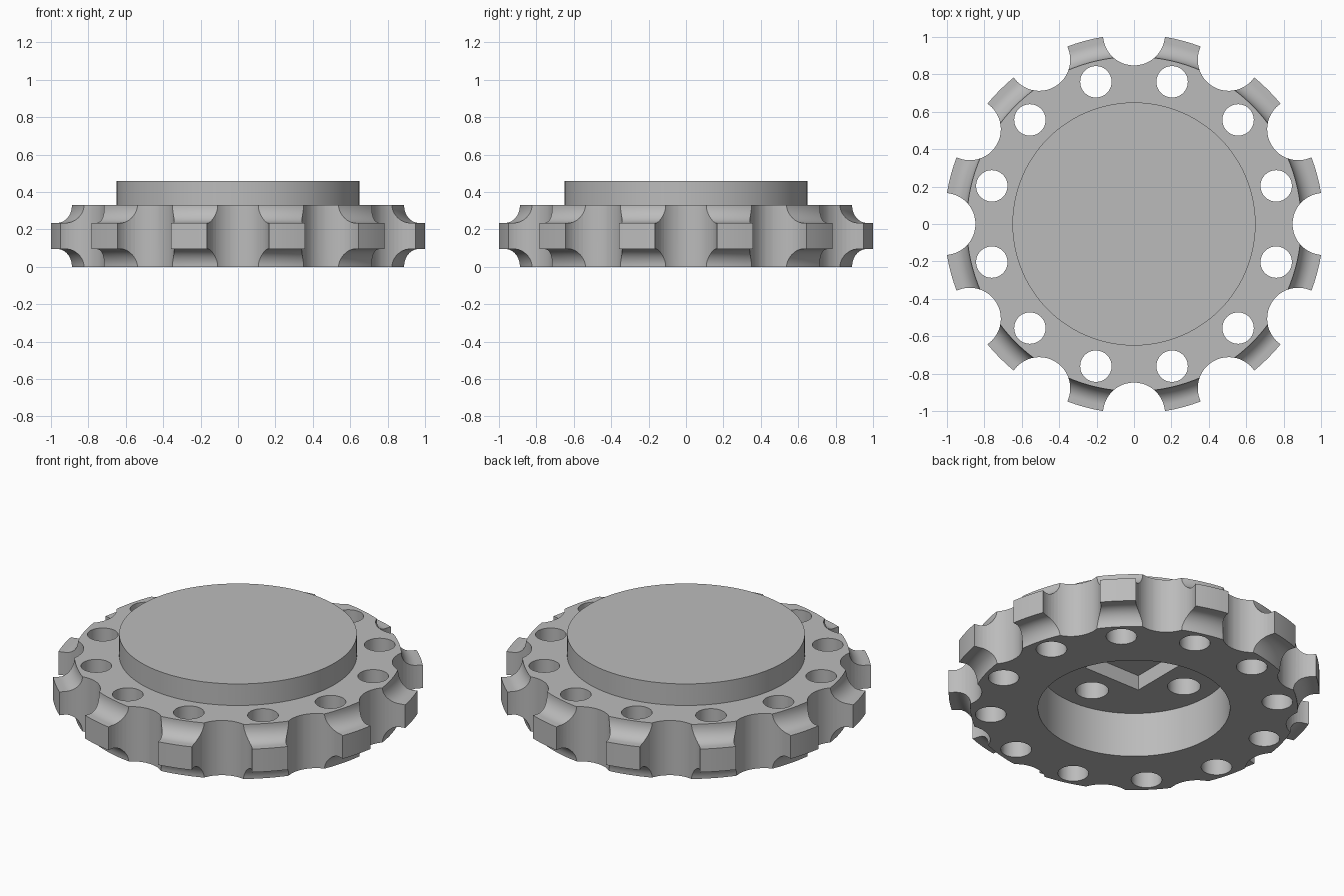
import bpy, bmesh, math
from mathutils import Matrix

if "Cube" in bpy.data.objects:
    bpy.data.objects.remove(bpy.data.objects["Cube"])

grey = bpy.data.materials.new("plain grey")
grey.diffuse_color = (0.5, 0.5, 0.5, 1)
grey.use_nodes = True
grey.node_tree.nodes["Principled BSDF"].inputs["Base Color"].default_value = grey.diffuse_color


def make_object(name, bm):
    bmesh.ops.recalc_face_normals(bm, faces=bm.faces[:])
    mesh = bpy.data.meshes.new(name)
    bm.to_mesh(mesh)
    bm.free()
    mesh.materials.append(grey)
    obj = bpy.data.objects.new(name, mesh)
    bpy.context.collection.objects.link(obj)
    return obj


def add_cylinder(bm, dist, degrees, radius, z0, z1, sides=48):
    a = math.radians(degrees)
    place = Matrix.Translation((dist * math.cos(a), dist * math.sin(a), (z0 + z1) / 2))
    bmesh.ops.create_cone(bm, cap_ends=True, segments=sides, radius1=radius,
                          radius2=radius, depth=z1 - z0,
                          matrix=place @ Matrix.Rotation(a, 4, 'Z'))


# Turned profile: bored underside, grooved rim, raised hub
BODY_Z, HUB_Z, RIM, TIP, CEILING = 0.33, 0.46, 0.895, 1.0137, 0.27
GROOVE_W, GROOVE_H = 0.085, 0.095
arc = [(RIM + GROOVE_W * (1 - math.cos(t)), GROOVE_H * math.sin(t))
       for t in (math.radians(7.5 * i) for i in range(13))]
profile = [(0, CEILING), (0.525, CEILING), (0.525, 0)] + arc
profile += [(TIP, GROOVE_H), (TIP, BODY_Z - GROOVE_H)]
profile += [(r, BODY_Z - z) for r, z in reversed(arc)]
profile += [(0.65, BODY_Z), (0.65, HUB_Z), (0, HUB_Z)]

bm = bmesh.new()
verts = [bm.verts.new((r, 0, z)) for r, z in profile]
edges = [bm.edges.new(pair) for pair in zip(verts, verts[1:])]
bmesh.ops.spin(bm, geom=verts + edges, cent=(0, 0, 0), axis=(0, 0, 1),
               angle=math.tau, steps=120)
bmesh.ops.remove_doubles(bm, verts=bm.verts[:], dist=1e-5)
wheel = make_object("notched_wheel", bm)

# Cutters: rim notches, through holes, blind pockets and square socket
bm = bmesh.new()
for i in range(12):
    add_cylinder(bm, TIP, 30 * i, 0.166, -0.1, 0.6)
    add_cylinder(bm, 0.787, 30 * i + 15, 0.084, -0.1, 0.6)
for i in range(4):
    add_cylinder(bm, 0.357, 90 * i, 0.09, 0.2, 0.41)
bmesh.ops.create_cube(bm, size=1, matrix=Matrix.Translation((0, 0, 0.28))
                      @ Matrix.Diagonal((0.38, 0.38, 0.16, 1)))
cutter = make_object("wheel_cutter", bm)
cutter.hide_render = True

cut = wheel.modifiers.new("cut", 'BOOLEAN')
cut.operation = 'DIFFERENCE'
cut.solver = 'EXACT'
cut.object = cutter
bpy.context.view_layer.objects.active = wheel
wheel.select_set(True)
bpy.ops.object.modifier_apply(modifier=cut.name)
bpy.data.objects.remove(cutter)

# Smooth curved walls, keep crisp edges
bpy.ops.object.shade_smooth_by_angle(angle=math.radians(30))
